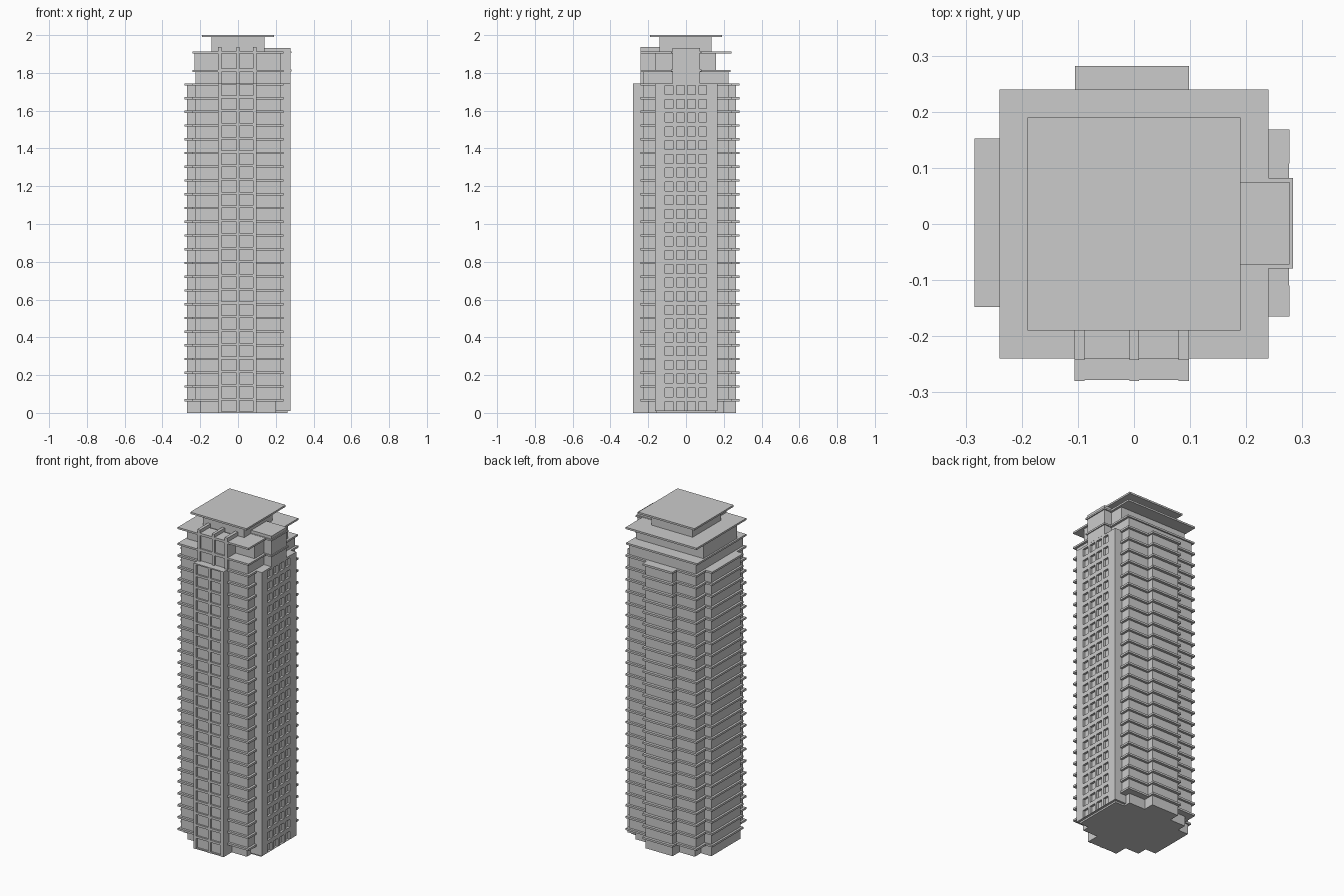
import bpy, bmesh
from mathutils import Matrix, Vector

if "Cube" in bpy.data.objects:
    bpy.data.objects.remove(bpy.data.objects["Cube"])

FLOORS = 24
H = 1.745 / FLOORS
TOP = 1.745


def boxes(name, items):
    """One object made of boxes given as (x0, x1, y0, y1, z0, z1)."""
    bm = bmesh.new()
    for x0, x1, y0, y1, z0, z1 in items:
        m = Matrix.Translation(((x0 + x1) / 2, (y0 + y1) / 2, (z0 + z1) / 2))
        m = m @ Matrix.Diagonal(Vector((x1 - x0, y1 - y0, z1 - z0, 1)))
        bmesh.ops.create_cube(bm, size=1, matrix=m)
    me = bpy.data.meshes.new(name)
    bm.to_mesh(me)
    bm.free()
    ob = bpy.data.objects.new(name, me)
    bpy.context.collection.objects.link(ob)
    return ob


def per_floor(x0, x1, y0, y1, start=1, t=0.012):
    """A thin slab at the top of every floor."""
    return [(x0, x1, y0, y1, k * H - t, k * H) for k in range(start, FLOORS + 1)]


# recessed ground floor and main shaft
boxes("ground_floor", [(-0.2, 0.2, -0.2, 0.2, 0, H)])
boxes("main_shaft", [(-0.226, 0.226, -0.226, 0.226, H, 1.81)])
boxes("main_floor_slabs", per_floor(-0.24, 0.24, -0.24, 0.24))

# left and back bays with projecting slabs
boxes("left_bay", [(-0.271, 0, -0.138, 0.142, 0, TOP)])
boxes("left_bay_slabs", per_floor(-0.284, -0.1, -0.148, 0.152))
boxes("back_bay", [(-0.095, 0.09, 0, 0.265, 0, TOP)])
boxes("back_bay_slabs", per_floor(-0.105, 0.098, 0.1, 0.282))

# front bay: glazing, three piers and floor beams
PIERS = [(-0.106, -0.088), (-0.008, 0.009), (0.079, 0.098)]
boxes("front_bay_glazing", [(-0.1, 0.09, -0.268, 0, 0, TOP)])
boxes("front_bay_piers", [(a, b, -0.28, -0.1, 0, TOP) for a, b in PIERS])
boxes("front_bay_beams",
      [(-0.1, 0.09, -0.278, -0.1, max(0, k * H - 0.007), min(TOP, k * H + 0.007))
       for k in range(FLOORS + 1)])

# right bay: glazing behind a grid of small windows
COLS = [(-0.165, -0.11), (-0.068, -0.05), (-0.008, 0.008), (0.05, 0.068), (0.108, 0.168)]
boxes("right_bay_glazing", [(0, 0.263, -0.155, 0.155, 0, TOP)])
boxes("right_bay_piers", [(0.1, 0.277, a, b, 0.01, TOP) for a, b in COLS])
boxes("right_bay_beams",
      [(0.1, 0.2765, -0.16, 0.16, max(0.01, k * H - 0.013), min(TOP, k * H + 0.012))
       for k in range(FLOORS + 1)])

# setback storeys and their slabs
boxes("setback_slab", [(-0.24, 0.24, -0.24, 0.235, 1.805, 1.816)])
boxes("upper_storey", [(-0.23, 0.226, -0.163, 0.16, 1.81, 1.905)])
boxes("upper_slab", [(-0.24, 0.24, -0.24, 0.24, 1.902, 1.913)])

# fins carrying the front bay above the setback
boxes("front_crown_glazing", [(-0.1, 0.09, -0.232, -0.1, TOP, 1.905)])
boxes("front_crown_fins", [(a, b, -0.242, -0.13, TOP, 1.937) for a, b in PIERS])
boxes("front_crown_beams", [(-0.1, 0.09, -0.24, -0.15, z, z + 0.012)
                            for z in (1.81, 1.905)])

# right-hand crown block
boxes("right_crown_block", [(0.13, 0.277, -0.072, 0.075, TOP, 1.932)])
boxes("right_crown_bands", [(0.15, 0.283, -0.079, 0.082, z, z + 0.01)
                            for z in (1.807, 1.904)])

# penthouse and flat roof
boxes("penthouse", [(-0.14, 0.14, -0.14, 0.135, 1.905, 1.992)])
boxes("roof_plate", [(-0.19, 0.19, -0.19, 0.19, 1.989, 2.0)])
